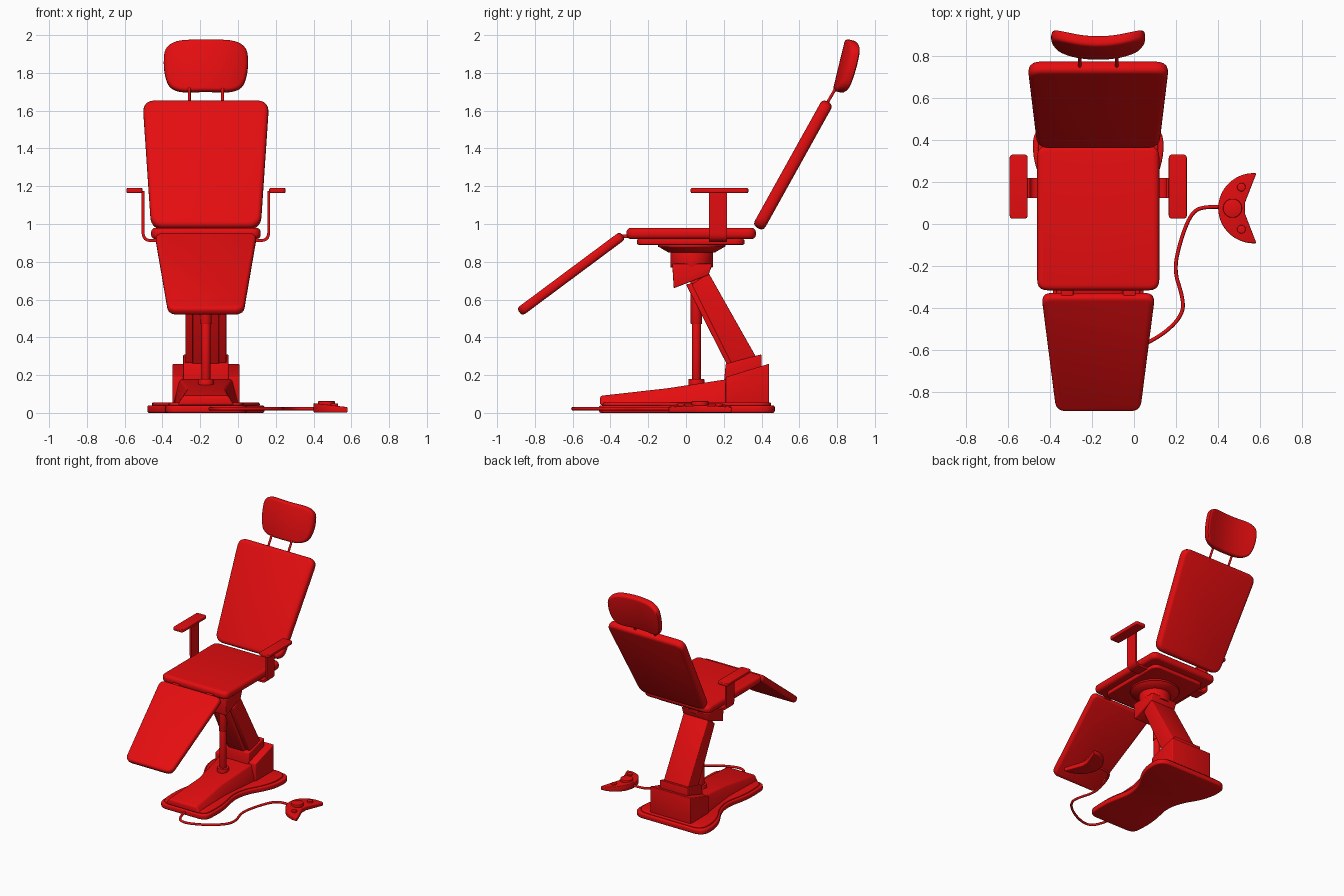
import bpy, bmesh, math
from mathutils import Vector, Matrix

cube = bpy.data.objects.get("Cube")
if cube:
    bpy.data.objects.remove(cube, do_unlink=True)

red = bpy.data.materials.new("red")
red.use_nodes = True
RED = (0.78, 0.004, 0.005, 1)
red.diffuse_color = RED
red.node_tree.nodes["Principled BSDF"].inputs["Base Color"].default_value = RED

CX = -0.17  # centre line of the chair
X, Y, Z = Vector((1, 0, 0)), Vector((0, 1, 0)), Vector((0, 0, 1))
parts = []


def finish(name, bm, bevel=0.0, segments=3):
    bmesh.ops.recalc_face_normals(bm, faces=bm.faces)
    if bevel:
        sharp = [e for e in bm.edges if e.calc_face_angle(0) > math.radians(40)]
        bmesh.ops.bevel(bm, geom=sharp, offset=bevel, segments=segments,
                        profile=0.5, affect='EDGES', clamp_overlap=True)
    mesh = bpy.data.meshes.new(name)
    bm.to_mesh(mesh)
    bm.free()
    mesh.materials.append(red)
    obj = bpy.data.objects.new(name, mesh)
    bpy.context.collection.objects.link(obj)
    parts.append(obj)
    return obj


def rounded(points, radius, steps=8):
    """Round the corners of an outline; a third value overrides the radius."""
    out, n = [], len(points)
    for i, p in enumerate(points):
        c = Vector(p[:2])
        r = p[2] if len(p) > 2 else radius
        if r == 0:
            out.append(c)
            continue
        d0 = Vector(points[i - 1][:2]) - c
        d1 = Vector(points[(i + 1) % n][:2]) - c
        a = c + d0.normalized() * min(r, d0.length * 0.48)
        b = c + d1.normalized() * min(r, d1.length * 0.48)
        for k in range(steps + 1):
            t = k / steps
            out.append(a * (1 - t) ** 2 + c * 2 * t * (1 - t) + b * t * t)
    return out


def mirrored(half):
    return list(half) + [(-p[0], *p[1:]) for p in reversed(half)]


def slab(name, outline, thick, origin, u=X, v=Y, radius=0.0, bevel=0.0, bend=0.0):
    """Extrude an outline in the u/v plane, centred on its thickness."""
    u, v = u.normalized(), v.normalized()
    w = u.cross(v)
    bm = bmesh.new()
    face = bm.faces.new([bm.verts.new((p.x, p.y, -thick / 2)) for p in rounded(outline, radius)])
    ext = bmesh.ops.extrude_face_region(bm, geom=[face])
    bmesh.ops.translate(bm, vec=(0, 0, thick),
                        verts=[g for g in ext["geom"] if isinstance(g, bmesh.types.BMVert)])
    obj_bm = bm
    if bend:
        bmesh.ops.recalc_face_normals(bm, faces=bm.faces)
        rim = [e for e in bm.edges if e.calc_face_angle(0) > math.radians(40)]
        bmesh.ops.bevel(bm, geom=rim, offset=bevel, segments=3, profile=0.5, affect='EDGES')
        bevel = 0
        for i in range(-9, 10):
            bmesh.ops.bisect_plane(bm, geom=bm.verts[:] + bm.edges[:] + bm.faces[:],
                                   plane_co=(i * 0.022, 0, 0), plane_no=(1, 0, 0))
        for vert in bm.verts:
            vert.co.z += bend * vert.co.x ** 2
    m = Matrix((u, v, w)).transposed().to_4x4()
    m.translation = origin
    obj_bm.transform(m)
    return finish(name, obj_bm, bevel)


def cushion(name, half_low, half_high, low, high, thick, radius):
    """Tapered pad running between two (y, z) points."""
    a, b = Vector((CX, *low)), Vector((CX, *high))
    length = (b - a).length
    return slab(name, mirrored([(half_low, 0), (half_high, length)]), thick, a, X, b - a,
                radius, thick * 0.38)


def prism(name, side, half, bevel=0.006):
    return slab(name, side, half * 2, Vector((CX, 0, 0)), Y, Z, 0, bevel)


def disc(name, x, y, z0, z1, r0, r1=None, bevel=0.004):
    bm = bmesh.new()
    bmesh.ops.create_cone(bm, cap_ends=True, segments=40, radius1=r0,
                          radius2=r0 if r1 is None else r1, depth=z1 - z0,
                          matrix=Matrix.Translation((x, y, (z0 + z1) / 2)))
    return finish(name, bm, bevel, 2)


def tube(name, points, radius):
    curve = bpy.data.curves.new(name, 'CURVE')
    curve.dimensions = '3D'
    curve.bevel_depth, curve.bevel_resolution = radius, 3
    curve.use_fill_caps = True
    spline = curve.splines.new('NURBS')
    spline.points.add(len(points) - 1)
    for sp, p in zip(spline.points, points):
        sp.co = (*p, 1)
    spline.order_u, spline.use_endpoint_u = 3, True
    curve.materials.append(red)
    obj = bpy.data.objects.new(name, curve)
    bpy.context.collection.objects.link(obj)
    parts.append(obj)


# Floor plate with a waist, and the sloping hood over it
plate = mirrored([(0.21, -0.46, 0.07), (0.22, -0.25, 0.1), (0.16, 0.02, 0.2),
                  (0.31, 0.27, 0.12), (0.31, 0.47, 0.09)])
slab("base_plate", plate, 0.04, Vector((CX, 0, 0.02)), bevel=0.01)
inner = [(p[0] * 0.92, p[1] * 0.96, p[2]) for p in plate]
slab("base_step", inner, 0.02, Vector((CX, 0, 0.045)), bevel=0.007)

bm = bmesh.new()
rings = []
for y, low, high, top in ((-0.455, .15, .12, .09), (-0.1, .14, .10, .13), (0.23, .175, .14, .18)):
    rings.append([bm.verts.new((CX + x, y, z)) for x, z in
                  ((-low, .04), (low, .04), (high, top), (-high, top))])
for a, b in zip(rings, rings[1:]):
    for i in range(4):
        bm.faces.new((a[i], a[i - 1], b[i - 1], b[i]))
bm.faces.new(rings[0])
bm.faces.new(rings[-1])
finish("base_hood", bm, 0.012)

# Rear housing, collar, leaning column and its head
prism("rear_housing", [(.21, .03), (.21, .19), (.44, .26), (.44, .03)], 0.178)
prism("column_collar", [(.2, .15), (.21, .26), (.4, .31), (.4, .2)], 0.12)
prism("column", [(.03, .68), (.12, .74), (.38, .28), (.25, .24)], 0.108)
prism("column_rail", [(0, .68), (.05, .69), (.27, .25), (.22, .25)], 0.07)
prism("column_head", [(-.065, .66), (.12, .73), (.14, .79), (-.073, .79)], 0.112)

# Lifting piston
disc("piston_foot", CX, 0.055, 0.13, 0.18, 0.042)
disc("piston_rod", CX, 0.055, 0.17, 0.5, 0.024)
disc("piston_sleeve", CX, 0.055, 0.47, 0.72, 0.03)

# Swivel under the seat
disc("swivel_neck", CX, 0.03, 0.77, 0.86, 0.113)
disc("swivel_dish", CX, 0.03, 0.85, 0.88, 0.125, 0.175)
disc("swivel_rim", CX, 0.03, 0.878, 0.895, 0.178)

# Seat and its support plate
slab("seat_plate", mirrored([(0.23, -0.26), (0.23, 0.31)]), 0.03,
     Vector((CX, 0, 0.905)), radius=0.06, bevel=0.008)
slab("seat", mirrored([(0.29, -0.315), (0.29, 0.37)]), 0.06,
     Vector((CX, 0, 0.95)), radius=0.05, bevel=0.023)

# Leg rest and back rest
cushion("leg_rest", 0.2, 0.27, (-0.882, 0.533), (-0.335, 0.94), 0.05, 0.05)
cushion("back_rest", 0.29, 0.335, (0.38, 0.978), (0.752, 1.647), 0.065, 0.07)

# Curved head rest on two rods
head_low = Vector((CX, 0.803, 1.70))
slab("head_rest", mirrored([(0.185, 0, 0.1), (0.228, 0.13, 0.1), (0.215, 0.283, 0.11)]), 0.055,
     head_low, X, Vector((0, 0.068, 0.28)), bevel=0.018, bend=-0.9)
bpy.data.objects["head_rest"].data.transform(Matrix.Identity(4))

for side, label in ((-1, "right"), (1, "left")):
    x = CX + side * 0.088
    tube(label + "_head_rod", [(x, 0.735, 1.62), (x, 0.765, 1.67), (x, 0.805, 1.74)], 0.008)

    # Hinge between seat and leg rest
    x = CX + side * 0.148
    slab(label + "_leg_hinge", [(-.03, -.04), (.03, -.04), (.03, .04), (-.03, .04)], 0.02,
         Vector((x, -0.32, 0.935)), bevel=0.005)

    # Arm rest: bent flat bracket and pad
    bracket = [(.34, 1.175, 0), (.34, .905, .05), (.22, .905, 0),
               (.22, .92, 0), (.325, .92, .035), (.325, 1.175, 0)]
    slab(label + "_arm_bracket", [(p[0] * side, *p[1:]) for p in bracket], 0.095,
         Vector((CX, 0.17, 0)), X, Z)
    x = CX + side * 0.378
    slab(label + "_arm_pad", mirrored([(.043, .025), (.043, .33)]), 0.026,
         Vector((x, 0, 1.177)), radius=0.018, bevel=0.006)

# Crescent foot pedal with buttons
PX, PY = 0.57, 0.075
arc = [(PX + 0.17 * math.cos(t), PY + 0.167 * math.sin(t))
       for t in (math.radians(86 + 188 * i / 28) for i in range(29))]
notch = [(0.527, PY - 0.025), (0.527, PY + 0.025)]
pedal = slab("foot_pedal", arc + notch, 0.05, Vector((0, 0, 0.027)), bevel=0.006)
for vert in pedal.data.vertices:
    if vert.co.z > 0.025:
        vert.co.z -= (vert.co.x - 0.4) * 0.12
disc("pedal_button", 0.468, PY, 0.03, 0.062, 0.045)
for i in (-1, 1):
    disc("pedal_switch", 0.51, PY + i * 0.1, 0.025, 0.05, 0.02, bevel=0.003)

# Cable from pedal to base
path = [(.42, .08), (.33, .085), (.27, .05), (.22, -.08), (.19, -.22), (.23, -.34),
        (.235, -.42), (.17, -.5), (.06, -.57), (-.06, -.61), (-.13, -.56), (-.15, -.44)]
tube("pedal_cable", [(x, y, 0.022) for x, y in path], 0.009)

# Turn tubes into meshes and smooth everything with sharp edges kept
bpy.ops.object.select_all(action='DESELECT')
for obj in parts:
    obj.select_set(True)
bpy.context.view_layer.objects.active = parts[0]
bpy.ops.object.convert(target='MESH')
bpy.ops.object.shade_smooth_by_angle(angle=math.radians(38))
